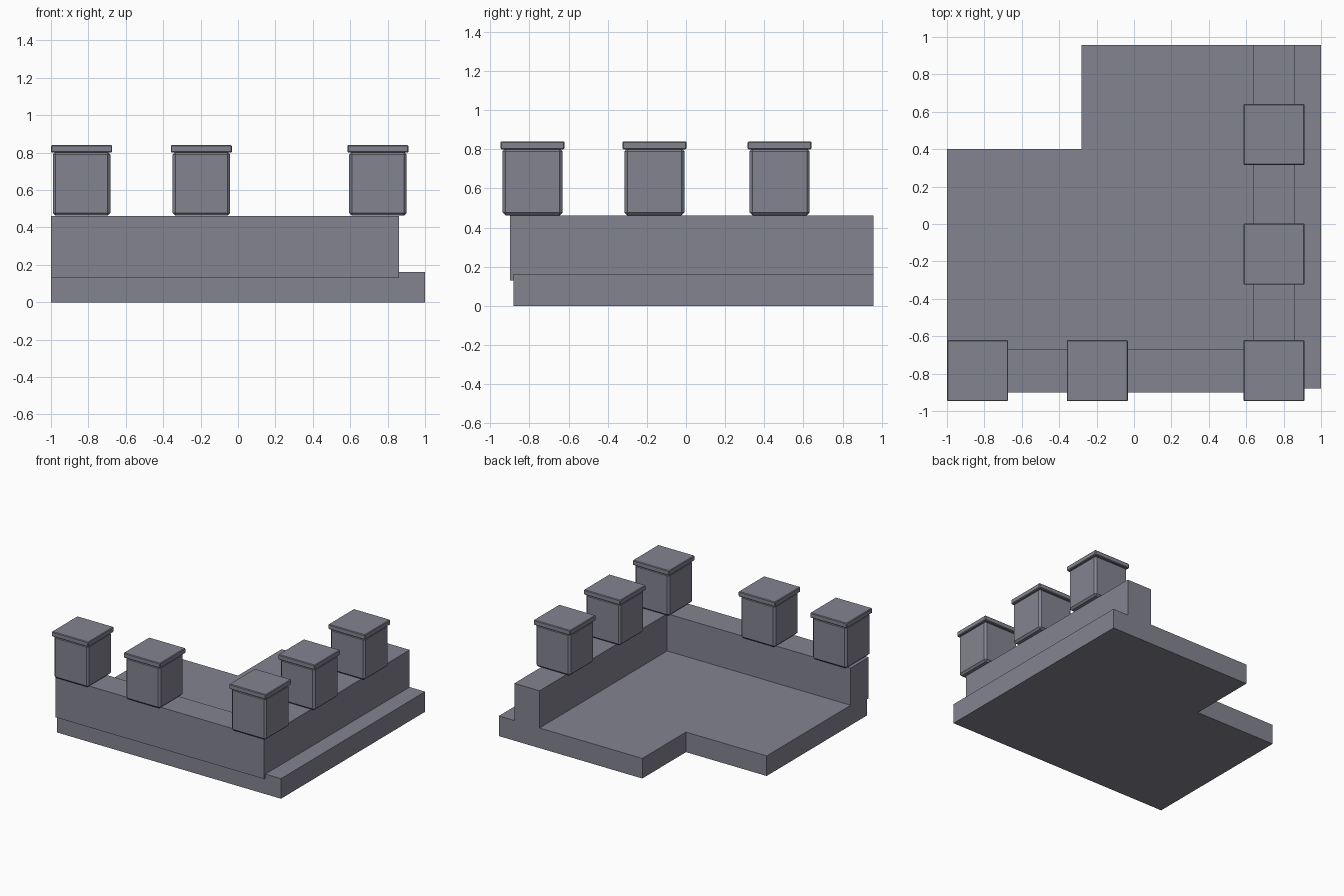
import bpy, bmesh

if "Cube" in bpy.data.objects:
    bpy.data.objects.remove(bpy.data.objects["Cube"])

stone = bpy.data.materials.new("grey stone")
stone.diffuse_color = (0.225, 0.23, 0.28, 1)
stone.use_nodes = True
stone.node_tree.nodes["Principled BSDF"].inputs["Base Color"].default_value = stone.diffuse_color


def finish(bm, name):
    bmesh.ops.recalc_face_normals(bm, faces=bm.faces)
    mesh = bpy.data.meshes.new(name)
    bm.to_mesh(mesh)
    bm.free()
    mesh.materials.append(stone)
    obj = bpy.data.objects.new(name, mesh)
    bpy.context.collection.objects.link(obj)
    return obj


def slab(name, outline, z0, z1):
    """Extrude a flat outline from z0 up to z1."""
    bm = bmesh.new()
    face = bm.faces.new([bm.verts.new((x, y, z0)) for x, y in outline])
    ext = bmesh.ops.extrude_face_region(bm, geom=[face])
    for v in ext["geom"]:
        if isinstance(v, bmesh.types.BMVert):
            v.co.z = z1
    return finish(bm, name)


def block(name, cx, cy, width, z0, z1, bevel):
    """Square block with chamfered edges."""
    h = width / 2
    obj = slab(name, [(cx - h, cy - h), (cx + h, cy - h),
                      (cx + h, cy + h), (cx - h, cy + h)], z0, z1)
    mod = obj.modifiers.new("chamfer", "BEVEL")
    mod.width = bevel
    mod.segments = 1
    return obj


# L-shaped walkway floor
slab("floor", [(-1, -0.88), (1, -0.88), (1, 0.957), (-0.28, 0.957),
               (-0.28, 0.40), (-1, 0.40)], 0, 0.162)

# Parapet wall along the front and right, slightly overhanging the floor
slab("parapet_wall", [(-1, -0.90), (0.862, -0.90), (0.862, 0.957),
                      (0.637, 0.957), (0.637, -0.67), (-1, -0.67)], 0.13, 0.462)

# Battlement blocks with cap stones
spots = [(-0.836, -0.784), (-0.196, -0.784), (0.748, -0.784),
         (0.748, -0.161), (0.748, 0.478)]
for i, (x, y) in enumerate(spots, 1):
    block(f"battlement_{i}", x, y, 0.308, 0.463, 0.805, 0.015)
    block(f"battlement_cap_{i}", x, y, 0.327, 0.80, 0.84, 0.005)
